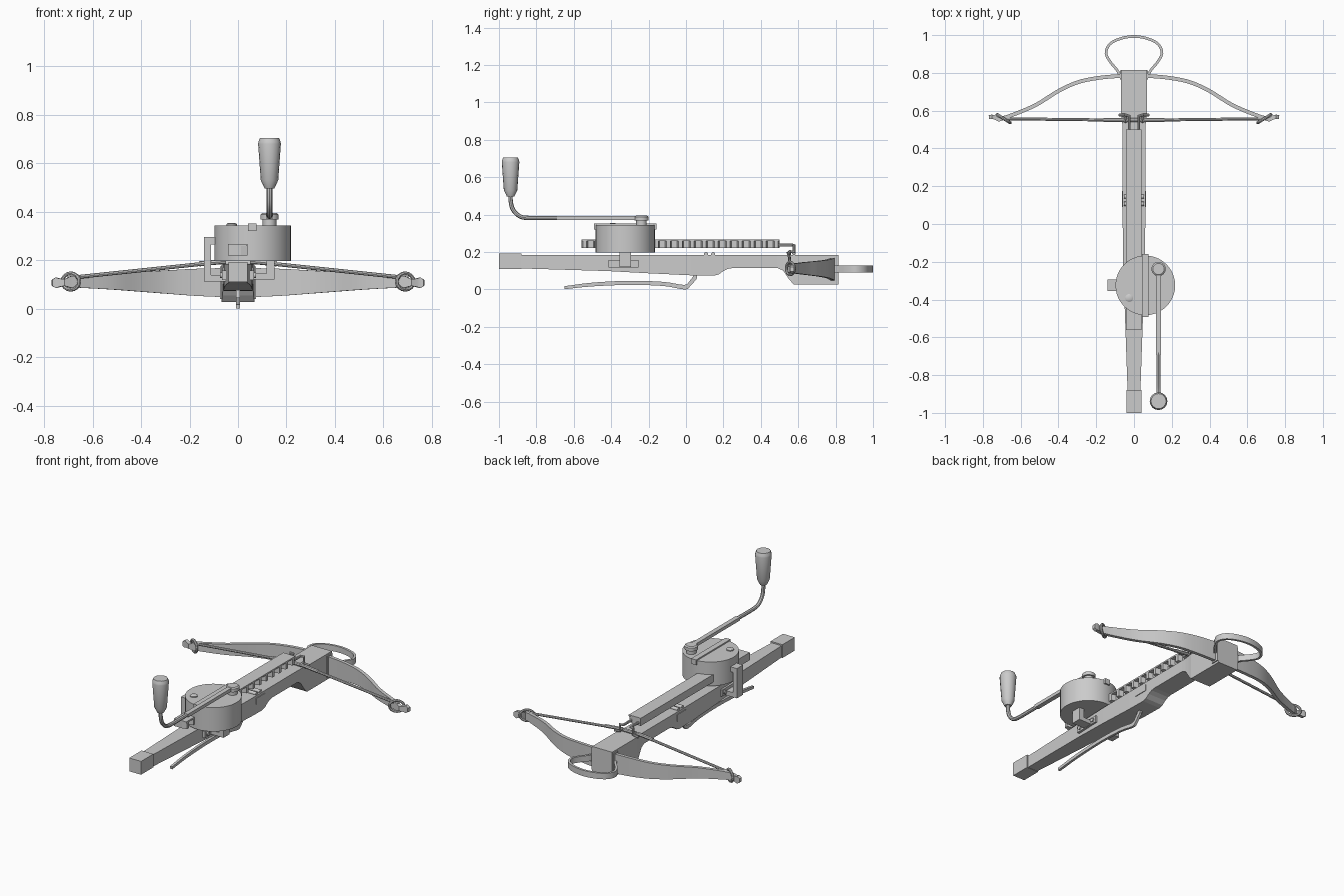
import bpy, bmesh, math
from mathutils import Vector

if "Cube" in bpy.data.objects:
    bpy.data.objects.remove(bpy.data.objects["Cube"])


def make(name, bm, smooth=False):
    bmesh.ops.recalc_face_normals(bm, faces=bm.faces)
    me = bpy.data.meshes.new(name)
    bm.to_mesh(me)
    bm.free()
    ob = bpy.data.objects.new(name, me)
    bpy.context.collection.objects.link(ob)
    if smooth:
        bpy.ops.object.select_all(action='DESELECT')
        ob.select_set(True)
        bpy.context.view_layer.objects.active = ob
        bpy.ops.object.shade_smooth_by_angle(angle=math.radians(35))
    return ob


def loft(name, rings, smooth=False):
    """Skin closed rings of points and cap both ends."""
    bm = bmesh.new()
    vs = [[bm.verts.new(p) for p in r] for r in rings]
    n = len(vs[0])
    for a, b in zip(vs, vs[1:]):
        for i in range(n):
            bm.faces.new((a[i], a[(i + 1) % n], b[(i + 1) % n], b[i]))
    bm.faces.new(vs[0])
    bm.faces.new(vs[-1])
    return make(name, bm, smooth)


def box(name, x0, x1, y0, y1, z0, z1):
    return loft(name, [[(x0, y, z0), (x1, y, z0), (x1, y, z1), (x0, y, z1)] for y in (y0, y1)])


def lathe(name, c, prof, axis='Z', n=24):
    """Turned part: profile of (radius, offset along axis) around centre c."""
    rings = []
    for r, h in prof:
        ring = []
        for i in range(n):
            a = 2 * math.pi * i / n
            u, v = r * math.cos(a), r * math.sin(a)
            d = (u, v, h) if axis == 'Z' else (h, u, v)
            ring.append(Vector(c) + Vector(d))
        rings.append(ring)
    return loft(name, rings, True)


def spline(pts, n=5):
    """Catmull-Rom through points of any dimension."""
    p = [Vector(q) for q in pts]
    p = [2 * p[0] - p[1]] + p + [2 * p[-1] - p[-2]]
    out = []
    for a, b, c, d in zip(p, p[1:], p[2:], p[3:]):
        for k in range(n):
            t = k / n
            out.append(0.5 * (2 * b + (c - a) * t + (2 * a - 5 * b + 4 * c - d) * t * t
                              + (3 * b - a - 3 * c + d) * t ** 3))
    return out + [p[-2]]


def ribbon(name, pts, thick):
    """Upright strip along (x, y, z, half height)."""
    rings = []
    for i, p in enumerate(pts):
        t = pts[min(i + 1, len(pts) - 1)] - pts[max(i - 1, 0)]
        nx, ny = Vector((-t[1], t[0])).normalized() * thick / 2
        rings.append([(p[0] + s * nx, p[1] + s * ny, p[2] + h * p[3])
                      for s, h in ((-1, -1), (1, -1), (1, 1), (-1, 1))])
    return loft(name, rings, True)


def tube(name, pts, r, cyclic=False):
    cu = bpy.data.curves.new(name, 'CURVE')
    cu.dimensions = '3D'
    cu.bevel_depth, cu.bevel_resolution, cu.use_fill_caps = r, 2, True
    sp = cu.splines.new('POLY')
    sp.points.add(len(pts) - 1)
    for q, p in zip(sp.points, pts):
        q.co = (*p[:3], 1)
    sp.use_cyclic_u = cyclic
    tmp = bpy.data.objects.new(name + "_path", cu)
    bpy.context.collection.objects.link(tmp)
    bm = bmesh.new()
    bm.from_mesh(bpy.data.meshes.new_from_object(tmp.evaluated_get(bpy.context.evaluated_depsgraph_get())))
    bpy.data.objects.remove(tmp)
    return make(name, bm, True)


def mirrored(pts):
    return [(-p[0], *p[1:]) for p in reversed(pts) if p[0] > 0] + list(pts)


# Wooden stock: (y, half width, bottom, top)
stock = [(-0.88, .034, .112, .184), (-0.42, .05, .098, .185), (-0.2, .058, .086, .185), (0.03, .06, .075, .185),
         (0.15, .06, .073, .185), (0.175, .06, .08, .185), (0.2, .06, .098, .185), (0.225, .06, .11, .185),
         (0.25, .06, .114, .185), (0.49, .06, .114, .185), (0.52, .061, .1, .185), (0.55, .064, .055, .185),
         (0.575, .068, .027, .185), (0.815, .068, .027, .185)]
loft("stock", [[(-w, y, b), (w, y, b), (w, y, t), (-w, y, t)] for y, w, b, t in stock])
box("butt_cap", -.04, .04, -1, -.88, .11, .192)

# Bow limbs and their hooked tips
limb = [(0, .787, .108, .06), (.085, .783, .108, .059), (.19, .773, .109, .055), (.296, .751, .11, .048),
        (.4, .704, .111, .041), (.52, .63, .112, .033), (.645, .577, .112, .026), (.7, .559, .111, .022)]
ribbon("bow_limbs", spline(mirrored(limb)), .02)
for s in (-1, 1):
    side = "right" if s > 0 else "left"
    ribbon("limb_tip_" + side, [Vector(p) for p in ((s * .69, .562, .11, .024), (s * .715, .553, .108, .014),
           (s * .735, .563, .107, .017), (s * .752, .568, .107, .022), (s * .768, .566, .107, .012))], .022)
    # String loop wrapped round the tip
    loop = [(s * (.69 + .035 * math.cos(a)), .558 + .022 * math.cos(a), .112 + .034 * math.sin(a))
            for a in [i * math.pi / 8 for i in range(16)]]
    tube("string_loop_" + side, loop, .008, True)
    # Head cheek plates
    box("head_plate_" + side, s * .066, s * .074, .765, .812, .04, .175)
    # Pulling claws hooked on the string
    tube("claw_" + side, [(s * .025, .49, .236), (s * .025, .572, .236), (s * .045, .577, .236),
                          (s * .045, .577, .196), (s * .08, .577, .19)], .008)
    tube("claw_hook_" + side, [(s * .045, .577, .2), (s * .045, .555, .202), (s * .045, .54, .19)], .008)
    # Nut side plates
    box("nut_plate_" + side, s * .045, s * .064, .09, .175, .13, .17)

# String
tube("bowstring", mirrored([(.08, .55, .192), (.67, .557, .13)]), .008)
tube("string_serving", [(-.16, .55, .185), (-.07, .55, .194), (.07, .55, .194), (.16, .55, .185)], .0105)

# Foot stirrup
stirrup = [(0, .993, .109, .018), (.07, .982, .109, .018), (.127, .953, .109, .018), (.148, .905, .109, .018),
           (.125, .858, .109, .018), (.09, .815, .109, .018), (.07, .78, .109, .018)]
ribbon("stirrup", spline(mirrored(stirrup)), .014)

# Nut pins
for i, y in enumerate((.107, .145)):
    lathe(f"nut_pin_{i}", (0, y, .188), [(.011, -.052), (.011, .052)], 'X', 12)

# Trigger lever
lever = spline([(0, -.65, .009, .008), (0, -.5, .026, .01), (0, -.3, .035, .011), (0, -.12, .029, .011),
                (0, -.01, .012, .012), (0, .02, .03, .016), (0, .06, .08, .02)], 4)
ribbon("trigger_lever", lever, .015)

# Toothed rack
box("rack_bar", -.042, .012, -.56, .5, .22, .267)
box("rack_top", .012, .04, -.56, .5, .258, .267)
for i in range(17):
    y = -.56 + i * .064
    loft(f"rack_tooth_{i}", [[(.01, y, z), (.04, y + .008, z), (.04, y + .028, z), (.01, y + .036, z)]
                             for z in (.22, .26)])

# Gear housing with strap, button and crank post
gx, gy = .06, -.325
lathe("gear_housing", (gx, gy, 0), [(.158, .197), (.158, .344)], n=40)
box("strap_top", .042, .076, -.488, -.162, .342, .352)
for i, y in enumerate((-.492, -.168)):
    box(f"strap_end_{i}", .042, .076, y, y + .01, .32, .352)
lathe("button", (-.026, -.392, 0), [(.021, .34), (.021, .35), (.014, .354)])
lathe("crank_post", (.13, -.238, 0), [(.028, .34), (.028, .368)])
lathe("crank_hub", (.13, -.238, 0), [(.038, .368), (.038, .388), (.03, .394)])

# Crank arm and grip
box("crank_bar", .116, .144, -.69, -.22, .372, .392)
tube("crank_rod", spline([(.13, -.68, .382), (.13, -.84, .382), (.13, -.89, .392), (.13, -.924, .425),
                          (.13, -.937, .47), (.13, -.938, .53)]), .0115)
lathe("crank_grip", (.13, -.938, 0), [(.02, .497), (.036, .53), (.047, .68), (.046, .688), (.04, .704)], n=16)

# Mounting brackets clamped to the stock
box("left_bracket_upright", -.14, -.112, -.355, -.295, .112, .295)
box("left_bracket_top", -.14, -.08, -.355, -.295, .265, .295)
box("left_bracket_foot", -.14, -.05, -.355, -.295, .112, .14)
box("right_bracket_upright", .118, .15, -.355, -.295, .12, .2)
box("right_bracket_foot", .05, .15, -.355, -.295, .12, .145)
for s in (-1, 1):
    side = "right" if s > 0 else "left"
    box("clamp_plate_" + side, s * .045, s * .066, -.415, -.255, .118, .158)
    for i, y in enumerate((-.39, -.28)):
        lathe(f"clamp_bolt_{side}_{i}", (s * .066, y, .138), [(.012, -.008), (.012, .008)], 'X', 12)
